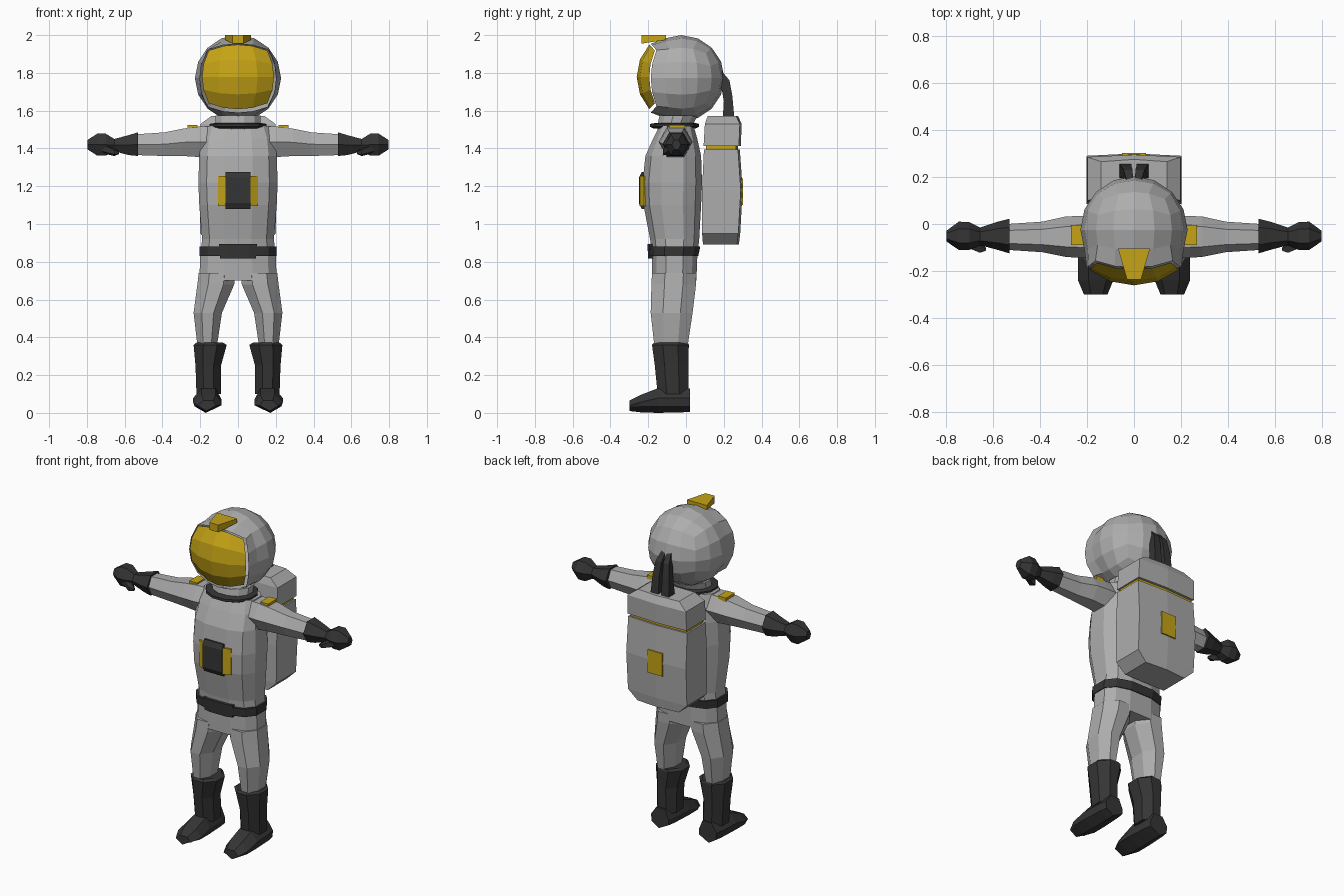
import bpy, bmesh, math
from mathutils import Vector

if "Cube" in bpy.data.objects:
    bpy.data.objects.remove(bpy.data.objects["Cube"])


def material(name, rgb):
    m = bpy.data.materials.new(name)
    m.diffuse_color = (*rgb, 1)
    m.use_nodes = True
    m.node_tree.nodes["Principled BSDF"].inputs["Base Color"].default_value = m.diffuse_color
    return m


GREY = material("suit grey", (0.42, 0.42, 0.42))
DARK = material("dark rubber", (0.035, 0.035, 0.035))
GOLD = material("gold", (0.56, 0.37, 0.008))


def finish(name, bm, mat, recalc=True):
    if recalc:
        bmesh.ops.recalc_face_normals(bm, faces=bm.faces)
    me = bpy.data.meshes.new(name)
    bm.to_mesh(me)
    bm.free()
    me.materials.append(mat)
    ob = bpy.data.objects.new(name, me)
    bpy.context.collection.objects.link(ob)
    return ob


def loft(name, rings, mat, caps=True):
    """Skin a list of equal-length point rings."""
    bm = bmesh.new()
    vs = [[bm.verts.new(p) for p in r] for r in rings]
    n = len(vs[0])
    for a, b in zip(vs, vs[1:]):
        for i in range(n):
            bm.faces.new((a[i], a[(i + 1) % n], b[(i + 1) % n], b[i]))
    if caps:
        bm.faces.new(vs[0])
        bm.faces.new(vs[-1])
    return finish(name, bm, mat)


def oval(a0, a1, b0, b1, n=8, power=1.0, phase=0.5):
    """Closed 2D outline that fills the given extents."""
    k = []
    for i in range(n):
        t = 2 * math.pi * (i + phase) / n
        c, s = math.cos(t), math.sin(t)
        k.append((math.copysign(abs(c) ** power, c), math.copysign(abs(s) ** power, s)))
    ma, mb = max(p[0] for p in k), max(p[1] for p in k)
    return [((a0 + a1) / 2 + p[0] / ma * (a1 - a0) / 2,
             (b0 + b1) / 2 + p[1] / mb * (b1 - b0) / 2) for p in k]


def stack(name, levels, mat, side=1, n=8, power=1.0, phase=0.5):
    """Upright loft; levels hold z, x0, x1, y0, y1."""
    return loft(name, [[(side * x, y, z) for x, y in oval(x0, x1, y0, y1, n, power, phase)]
                       for z, x0, x1, y0, y1 in levels], mat)


def reach(name, levels, mat, side, n=6):
    """Sideways loft; levels hold x, y0, y1, z0, z1."""
    return loft(name, [[(side * x, y, z) for y, z in oval(y0, y1, z0, z1, n, 1, 0)]
                       for x, y0, y1, z0, z1 in levels], mat)


def block(name, x0, x1, y0, y1, z0, z1, mat):
    return loft(name, [[(x0, y0, z), (x1, y0, z), (x1, y1, z), (x0, y1, z)] for z in (z0, z1)], mat)


# Helmet shell with an open front and a small port on each side
def cube_ball():
    bm = bmesh.new()
    bmesh.ops.create_cube(bm, size=2)
    bmesh.ops.subdivide_edges(bm, edges=bm.edges[:], cuts=3, use_grid_fill=True)
    for v in bm.verts:
        v.co = Vector([math.tan(c * math.pi / 4) for c in v.co]).normalized()
    return bm


def is_front(f):
    c = f.calc_center_median()
    return c.y < 0 and -c.y > max(abs(c.x), abs(c.z))


CENTRE, R = Vector((0, -0.025, 1.772)), 0.228
bm = cube_ball()
front = [f for f in bm.faces if is_front(f)]
rim = {v for f in front for v in f.verts}
ports = []
for f in bm.faces:
    c = f.calc_center_median()
    if abs(c.x) > 0.8 and 0.35 < c.z < 0.7 and -0.35 < c.y < 0:
        ports.append(f)
bmesh.ops.delete(bm, geom=front + ports, context='FACES')
for v in bm.verts:
    if v in rim:
        v.co.x *= 1.25
        v.co.z *= 1.13
    v.co = CENTRE + v.co * R
finish("helmet", bm, GREY, False)

# Visor
bm = cube_ball()
bmesh.ops.delete(bm, geom=[f for f in bm.faces if not is_front(f)], context='FACES')
for v in bm.verts:
    v.co = CENTRE + Vector((v.co.x * 1.18, v.co.y - 0.035, v.co.z * 1.06 + 0.03)) * R
finish("visor", bm, GOLD, False)

# Helmet lamp
loft("helmet_lamp", [[(-0.03, -0.235, z0), (0.03, -0.235, z0), (0.068, -0.105, z1), (-0.068, -0.105, z1)]
                     for z0, z1 in ((1.955, 1.975), (2.0, 2.0))], GOLD)

# Neck and collar
stack("neck", [(1.5, -.12, .12, -.15, .04), (1.53, -.12, .12, -.15, .04),
               (1.575, -.12, .12, -.14, .06)], GREY, n=12)
stack("collar", [(1.505, -.13, .13, -.17, .05), (1.515, -.15, .15, -.19, .07),
                 (1.53, -.15, .15, -.19, .07), (1.535, -.12, .12, -.16, .05)], DARK, n=12)

# Torso and hips
stack("torso", [(0.70, -.205, .205, -.18, .055), (0.83, -.2, .2, -.18, .06), (0.92, -.19, .19, -.19, .07),
                (1.1, -.205, .205, -.225, .08), (1.22, -.21, .21, -.23, .085),
                (1.36, -.205, .205, -.215, .08), (1.45, -.195, .195, -.175, .06),
                (1.52, -.17, .17, -.14, .04)], GREY, n=12, power=0.75)

# Belt and buckle
stack("belt", [(0.83, -.205, .205, -.195, .065), (0.88, -.205, .205, -.2, .075)],
      DARK, n=12, power=0.75)
stack("buckle", [(0.818, -.095, .095, -.2, -.15), (0.895, -.1, .1, -.205, -.15)], DARK, power=0.6)

# Chest control unit
loft("chest_unit", [[(-.065, y, 1.08 + d), (.065, y, 1.08 + d), (.065, y, 1.275 - d), (-.065, y, 1.275 - d)]
                    for y, d in ((-.19, 0), (-.235, 0), (-.25, .03))], DARK)
for s in (-1, 1):
    loft("chest_side", [[(s * .064, -.19, z), (s * .107, -.19, z), (s * .107, -.222, z), (s * .064, -.245, z)]
                        for z in (1.095, 1.255)], GOLD)

for s in (-1, 1):
    # Legs, boots and feet
    stack("leg", [(0.74, .015, .208, -.18, .055), (0.68, .02, .215, -.183, .053),
                  (0.53, .085, .235, -.187, .035), (0.33, .115, .212, -.165, .005)], GREY, s)
    stack("boot", [(0.10, .09, .22, -.15, .012), (0.25, .09, .225, -.165, .012),
                   (0.36, .06, .235, -.18, .015), (0.372, .08, .22, -.17, .01)], DARK, s)
    loft("foot", [[(s * (.163 + w * a), y, z) for a, z in
                   ((-.6, z1), (.4, z1), (1, z1 * .6), (.9, .035), (.1, z0), (-1, .04), (-1, z1 * .55))]
                  for y, w, z0, z1 in ((.022, .06, .005, .13), (-.02, .068, .003, .13), (-.15, .075, .0, .13),
                                       (-.24, .075, .003, .095), (-.3, .05, .01, .065))], DARK)

    # Sleeve, shoulder tab, glove and thumb
    reach("sleeve", [(.14, -.14, .035, 1.355, 1.515), (.21, -.145, .035, 1.355, 1.515),
                     (.29, -.14, .032, 1.36, 1.505), (.39, -.12, .01, 1.36, 1.485),
                     (.54, -.11, .0, 1.365, 1.475)], GREY, s)
    block("shoulder_tab", *sorted((s * .215, s * .268)), -.09, -.005, 1.495, 1.523, GOLD)
    reach("glove", [(.53, -.125, .022, 1.36, 1.485), (.58, -.11, .01, 1.365, 1.47),
                    (.655, -.09, -.015, 1.385, 1.45), (.70, -.11, .008, 1.362, 1.478),
                    (.745, -.11, .01, 1.362, 1.478), (.797, -.075, -.028, 1.395, 1.445)], DARK, s)
    reach("thumb", [(.63, -.115, -.1, 1.37, 1.385), (.655, -.128, -.07, 1.36, 1.4),
                    (.72, -.1, -.05, 1.375, 1.43)], DARK, s, 5)

    # Air hose from helmet to pack
    loft("air_hose", [[(s * x0, y0, z0), (s * x1, y0, z0), (s * x1, y1, z1), (s * x0, y1, z1)]
                      for x0, x1, y0, z0, y1, z1 in ((.01, .062, .195, 1.56, .255, 1.57),
                                                     (.01, .055, .2, 1.65, .245, 1.68),
                                                     (.006, .045, .19, 1.71, .23, 1.76),
                                                     (.003, .025, .15, 1.75, .165, 1.84))], DARK)


# Backpack: body, gold seam, lid and rear plate
def pack(name, levels, mat):
    loft(name, [[(-w, y0, z), (w, y0, z), (w, y1 - .01, z), (0, y1, z), (-w, y1 - .01, z)]
                for z, w, y0, y1 in levels], mat)


pack("pack_body", [(.892, .14, .09, .28), (.95, .2, .085, .287), (1.18, .203, .085, .3),
                   (1.395, .2, .095, .285)], GREY)
pack("pack_seam", [(1.39, .19, .105, .275), (1.42, .19, .105, .275)], GOLD)
pack("pack_lid", [(1.413, .2, .093, .29), (1.53, .198, .1, .295), (1.572, .14, .115, .275)], GREY)
block("pack_plate", -.05, .05, .29, .302, 1.1, 1.24, GOLD)
